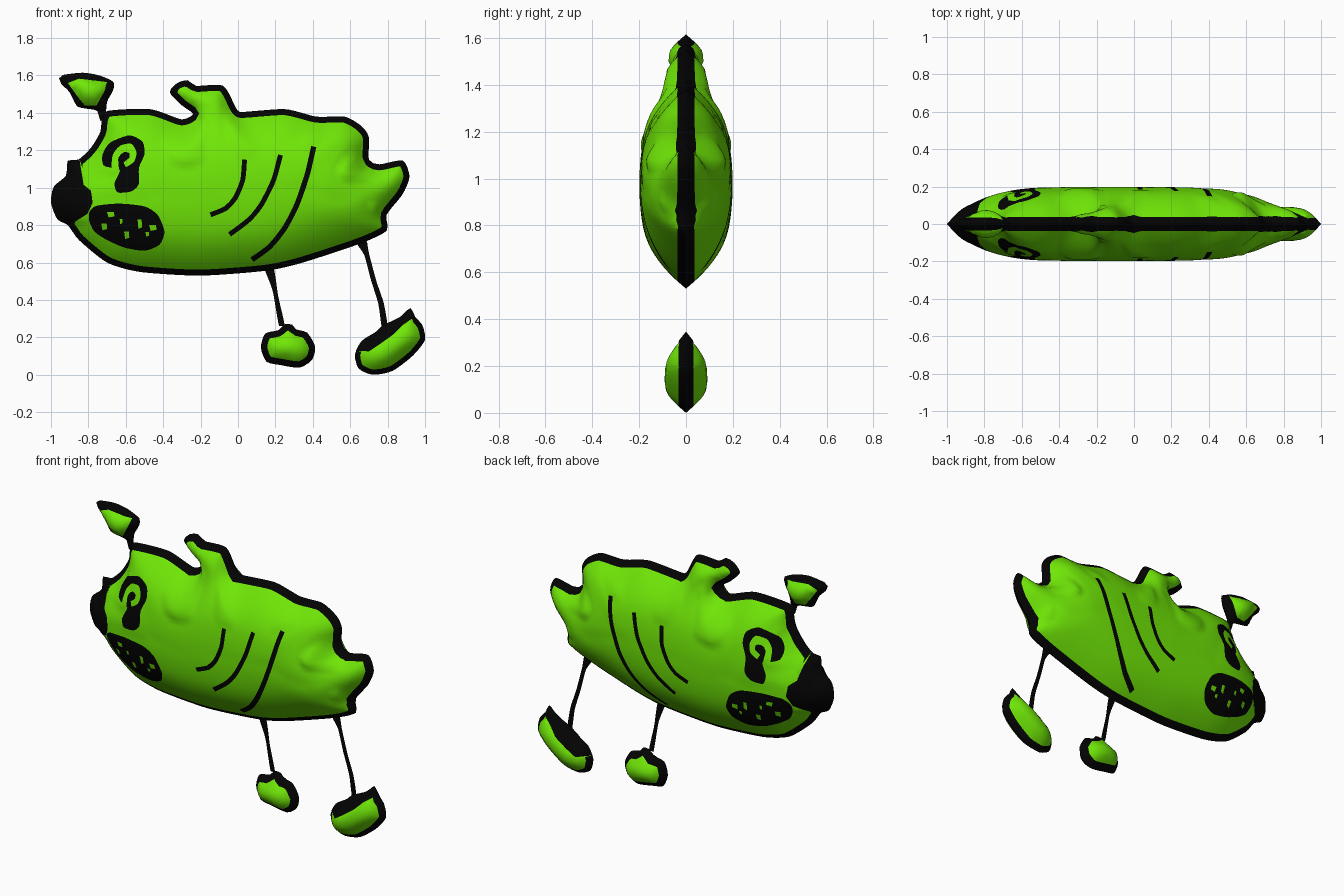
import bpy, bmesh, math
from mathutils import Vector, kdtree
from mathutils.geometry import delaunay_2d_cdt

if "Cube" in bpy.data.objects:
    bpy.data.objects.remove(bpy.data.objects["Cube"])

DEPTH, REACH, STEP = 0.203, 0.33, 0.024   # half thickness, inset where it peaks, mesh spacing
GREEN, BLACK = 0, 1


def material(name, rgb):
    m = bpy.data.materials.new(name)
    m.diffuse_color = (*rgb, 1)
    m.use_nodes = True
    m.node_tree.nodes["Principled BSDF"].inputs["Base Color"].default_value = m.diffuse_color
    return m


MATS = [material("bright_green", (0.16, 0.79, 0.002)), material("ink_black", (0.001, 0.001, 0.001))]


def pairs(flat):
    return [Vector(flat[i:i + 2]) for i in range(0, len(flat), 2)]


def spline(pts, step, closed=True):
    """Smooth curve through the points (Catmull-Rom)."""
    n, out = len(pts), []
    for i in range(n if closed else n - 1):
        if closed:
            a, b, c, d = (pts[(i + k) % n] for k in (-1, 0, 1, 2))
        else:
            a, b, c, d = (pts[min(max(i + k, 0), n - 1)] for k in (-1, 0, 1, 2))
        steps = max(1, round((c - b).length / step))
        ta, tb = (c - a) * 0.36, (d - b) * 0.36
        lim = (c - b).length
        ta, tb = (t * min(1, lim / max(t.length, 1e-6)) for t in (ta, tb))
        for s in range(steps):
            t = s / steps
            out.append(b * (2*t**3 - 3*t*t + 1) + ta * (t**3 - 2*t*t + t)
                       + c * (3*t*t - 2*t**3) + tb * (t**3 - t*t))
    return out if closed else out + [pts[-1]]


def inside(p, poly):
    x, y = p
    hit, j = False, len(poly) - 1
    for i in range(len(poly)):
        (xi, yi), (xj, yj) = poly[i], poly[j]
        if (yi > y) != (yj > y) and x < (xj - xi) * (y - yi) / (yj - yi) + xi:
            hit = not hit
        j = i
    return hit


def stroke(flat, width):
    """Closed band around a smooth path."""
    path = spline(pairs(flat), 0.03, False)
    left, right = [], []
    for i, p in enumerate(path):
        t = (path[min(i + 1, len(path) - 1)] - path[max(i - 1, 0)]).normalized()
        side = Vector((-t.y, t.x)) * width / 2
        left.append(p + side)
        right.append(p - side)
    return left + right[::-1]


def patch(flat):
    return spline(pairs(flat), 0.02)


def inflate(name, flat, marks=(), rim=0.032, base=GREEN):
    """Puffed cushion in the xz plane with a dark rim and cut colour marks."""
    outline = spline(pairs(flat), 0.025)
    n = len(outline)
    dense = []
    for i, p in enumerate(outline):
        q = outline[(i + 1) % n]
        k = max(1, math.ceil((q - p).length / 0.003))
        dense += [p.lerp(q, s / k) for s in range(k)]
    tree = kdtree.KDTree(len(dense))
    for i, p in enumerate(dense):
        tree.insert((p.x, p.y, 0), i)
    tree.balance()

    def dist(p):
        return tree.find((p[0], p[1], 0))[2]

    def puff(d):
        return DEPTH * (1 - (1 - min(d / REACH, 1)) ** 2)

    # constraint loops: outline and colour marks
    pts, edges = [], []
    for loop in [outline] + [m[0] for m in marks]:
        o = len(pts)
        pts += loop
        edges += [(o + i, o + (i + 1) % len(loop)) for i in range(len(loop))]
    # ring of points at the inner edge of the rim
    for i in range(0, len(dense), 5):
        t = (dense[(i + 2) % len(dense)] - dense[i - 2]).normalized()
        for s in (1, -1):
            p = dense[i] + Vector((-t.y, t.x)) * rim * s
            if dist(p) > rim - 0.001 and inside(p, outline):
                pts.append(p)
    # staggered interior grid
    x0, x1 = min(p.x for p in outline), max(p.x for p in outline)
    z0, z1 = min(p.y for p in outline), max(p.y for p in outline)
    for r in range(int((z1 - z0) / STEP) + 1):
        for c in range(int((x1 - x0) / STEP) + 1):
            p = Vector((x0 + (c + 0.5 * (r % 2)) * STEP, z0 + r * STEP))
            if dist(p) > rim + 0.012 and inside(p, outline):
                pts.append(p)
    verts, _, tris, *_ = delaunay_2d_cdt(pts, edges, [], 0, 1e-5)

    bm = bmesh.new()
    front, back, ds = {}, {}, [dist(v) for v in verts]

    def around(p, radius, k):
        a = k * math.pi / 6
        return dist((p.x + radius * math.cos(a), p.y + radius * math.sin(a)))

    def corner(i):
        if i in front:
            return
        p, d = verts[i], ds[i]
        if d < 0.0025:
            front[i] = back[i] = bm.verts.new((p.x, 0, p.y))
            return
        # average nearby thickness so the ridge lines stay soft
        y = (puff(d) + sum(puff(around(p, d * (0.55 if k % 2 else 0.3), k)) for k in range(12))) / 13
        # swell beside inward notches of the outline
        swell = sum(around(p, d * 0.9, k) for k in range(12)) / 12 / d - 1
        y *= puff(d * (1 + min(0.4, 2 * max(0, swell)))) / puff(d)
        front[i] = bm.verts.new((p.x, -y, p.y))
        back[i] = bm.verts.new((p.x, y, p.y))

    for tri in tris:
        mid = sum((verts[i] for i in tri), Vector((0, 0))) / 3
        if not inside(mid, outline):
            continue
        color = BLACK if sum(ds[i] for i in tri) / 3 < rim - 0.003 else base
        for poly, c in marks:
            if inside(mid, poly):
                color = c
        for i in tri:
            corner(i)
        sides = [[front[i] for i in tri]]
        if any(front[i] != back[i] for i in tri):
            sides.append([back[i] for i in reversed(tri)])
        for vs in sides:
            f = bm.faces.new(vs)
            f.material_index, f.smooth = color, True
    me = bpy.data.meshes.new(name)
    bm.to_mesh(me)
    bm.free()
    ob = bpy.data.objects.new(name, me)
    bpy.context.collection.objects.link(ob)
    for m in MATS:
        me.materials.append(m)
    bpy.ops.object.select_all(action='DESELECT')
    ob.select_set(True)
    bpy.context.view_layer.objects.active = ob
    bpy.ops.object.shade_smooth_by_angle(angle=math.radians(60))


# Painted face: nose, eye, mouth with teeth, side stripes
nose = pairs([-.855, 1.2, -.837, 1.085, -.825, 1.015, -.787, .985, -.777, .92, -.805, .86,
              -.87, .82, -.92, .76, -1.1, .76, -1.1, 1.2])
eye = patch([-.72, 1.12, -.725, 1.175, -.685, 1.24, -.58, 1.28, -.51, 1.245, -.50, 1.18, -.53, 1.105,
             -.53, 1.02, -.57, .98, -.645, .975, -.66, 1.025, -.63, 1.095, -.67, 1.105])
eye_gap = patch([-.675, 1.09, -.67, 1.175, -.63, 1.225, -.57, 1.235, -.543, 1.19, -.555, 1.14, -.60, 1.11,
                 -.612, 1.135, -.58, 1.16, -.58, 1.185, -.61, 1.19, -.64, 1.16, -.638, 1.09])
mouth = patch([-.795, .87, -.757, .903, -.635, .915, -.50, .90, -.43, .855, -.393, .765, -.42, .695,
               -.50, .663, -.607, .68, -.70, .72, -.767, .765, -.795, .82])
marks = [(nose, BLACK), (eye, BLACK), (eye_gap, GREEN), (mouth, BLACK)]
for x, z, w, h in [(-.68, .855, .02, .014), (-.715, .79, .016, .018), (-.625, .82, .008, .014),
                   (-.525, .805, .012, .026), (-.595, .745, .014, .02), (-.455, .785, .02, .016),
                   (-.485, .75, .01, .012)]:
    marks.append((pairs([x - w, z + h, x - w * .6, z - h, x + w, z - h * .6, x + w * .8, z + h]), GREEN))
for path, width in [([.035, 1.15, .025, 1.04, -.015, .945, -.065, .89, -.147, .855], .026),
                    ([.227, 1.175, .19, 1.04, .125, .91, .06, .83, -.045, .75], .026),
                    ([.405, 1.22, .37, 1.07, .315, .91, .25, .785, .17, .685, .075, .615], .028)]:
    marks.append((stroke(path, width), BLACK))

# Body with horn and tail
inflate("body", [
    -.70, 1.41, -.47, 1.42, -.30, 1.365, -.24, 1.395, -.30, 1.44, -.365, 1.51, -.325, 1.56, -.27, 1.575,
    -.225, 1.545, -.08, 1.545, -.015, 1.435, .01, 1.405, .25, 1.42, .42, 1.38, .57, 1.38, .66, 1.33,
    .70, 1.27, .70, 1.15, .755, 1.125, .88, 1.145, .917, 1.06, .88, .965, .795, .855, .795, .77,
    .65, .70, .33, .595, .14, .555, -.205, .53, -.525, .55, -.70, .60, -.85, .72, -.91, .80,
    -.965, .83, -1.0, .92, -.985, 1.005, -.92, 1.065, -.91, 1.145, -.853, 1.15, -.785, 1.215,
    -.735, 1.30, -.73, 1.355], marks)

# Ear on a short stalk
ear_patch = pairs([-.91, 1.56, -.85, 1.583, -.70, 1.565, -.712, 1.52, -.757, 1.44, -.82, 1.44, -.858, 1.487])
inflate("ear", [
    -.957, 1.585, -.935, 1.603, -.83, 1.615, -.74, 1.60, -.665, 1.565, -.668, 1.52, -.70, 1.46,
    -.708, 1.39, -.735, 1.355, -.752, 1.41, -.79, 1.42, -.86, 1.435, -.90, 1.51, -.945, 1.555],
    [(ear_patch, GREEN)], rim=0.028, base=BLACK)

# Flat thin legs
inflate("middle_leg", [.14, .575, .19, .57, .215, .42, .25, .26, .22, .26, .185, .45], base=BLACK)
inflate("rear_leg", [.635, .705, .675, .64, .71, .51, .75, .38, .77, .25, .80, .25, .78, .38,
                     .74, .50, .70, .65, .685, .72], base=BLACK)

# Puffed feet
inflate("middle_foot", [
    .145, .22, .215, .238, .25, .27, .29, .268, .31, .243, .37, .225, .413, .15, .396, .08, .33, .038,
    .22, .053, .152, .07, .122, .145], rim=0.034)
foot_top = pairs([.6, .13, .70, .125, .76, .165, .83, .215, .88, .265, .93, .30, .93, .4, .6, .4])
inflate("rear_foot", [
    .77, .262, .865, .308, .922, .357, .948, .308, .985, .267, 1.0, .187, .935, .102, .825, .02,
    .72, 0, .645, .033, .625, .107, .66, .18, .735, .228], [(foot_top, BLACK)], rim=0.028)
